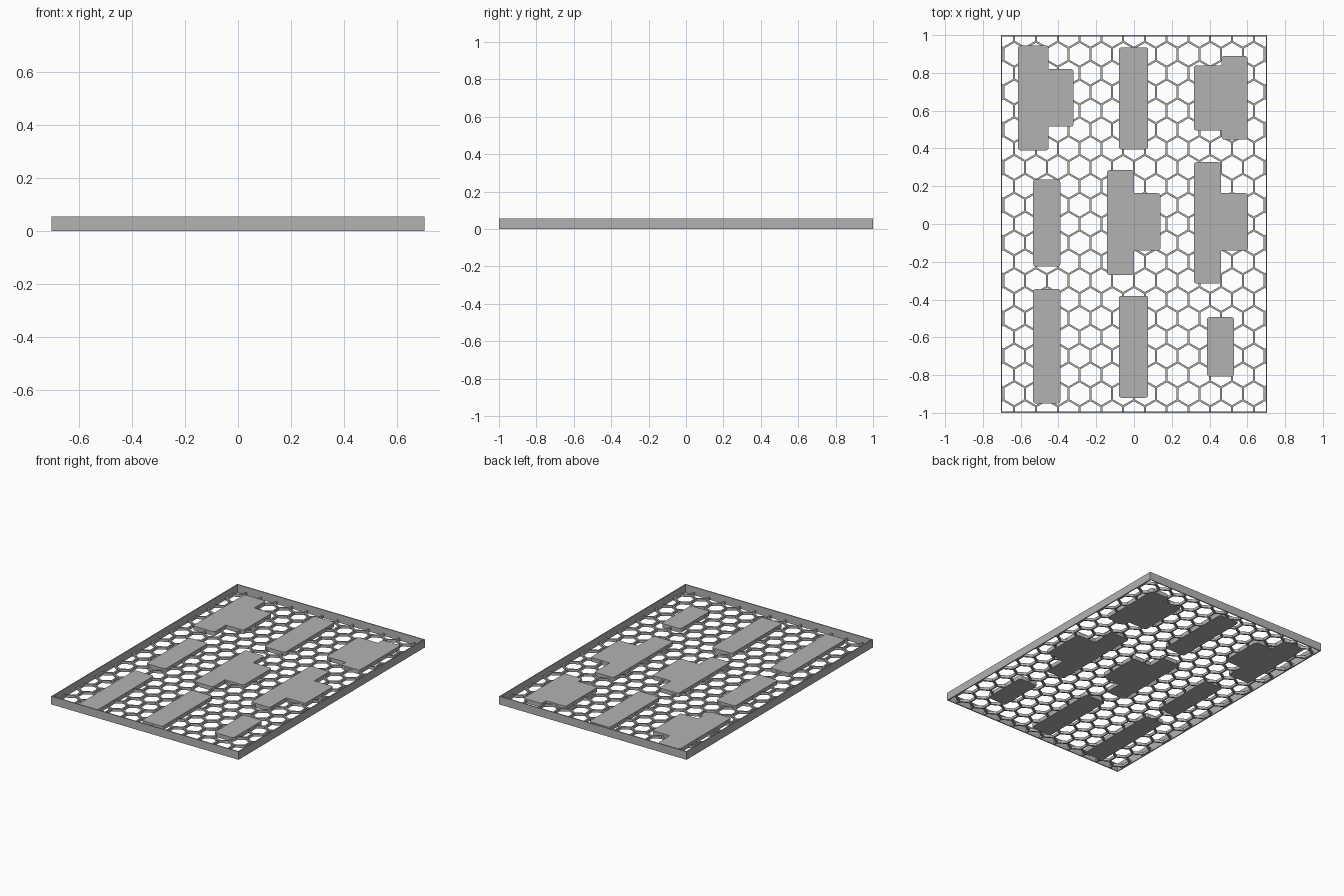
import bpy, bmesh, math

cube = bpy.data.objects.get("Cube")
if cube:
    bpy.data.objects.remove(cube)

HALF_X, HALF_Y, WALL, RIM_TOP = 0.705, 1.0, 0.007, 0.055
MESH_TOP, PLATE_TOP = 0.018, 0.028
PITCH, STRUT = 0.1153, 0.012

grey = bpy.data.materials.new("matte grey")
grey.use_nodes = True
grey.diffuse_color = (0.45, 0.45, 0.45, 1)
grey.node_tree.nodes["Principled BSDF"].inputs["Base Color"].default_value = (0.45, 0.45, 0.45, 1)


def finish(bm, name, height):
    """Raise flat faces into a solid slab standing on the ground."""
    bmesh.ops.recalc_face_normals(bm, faces=bm.faces)
    raised = bmesh.ops.extrude_face_region(bm, geom=bm.faces[:], use_keep_orig=True)
    verts = [g for g in raised["geom"] if isinstance(g, bmesh.types.BMVert)]
    bmesh.ops.translate(bm, verts=verts, vec=(0, 0, height))
    bmesh.ops.recalc_face_normals(bm, faces=bm.faces)
    mesh = bpy.data.meshes.new(name)
    bm.to_mesh(mesh)
    bm.free()
    mesh.materials.append(grey)
    obj = bpy.data.objects.new(name, mesh)
    bpy.context.collection.objects.link(obj)
    return obj


def rounded_rect(bm, x0, x1, y0, y1, r=0.014):
    corners = [(x1 - r, y1 - r), (x0 + r, y1 - r), (x0 + r, y0 + r), (x1 - r, y0 + r)]
    verts = []
    for i, (cx, cy) in enumerate(corners):
        for k in range(5):
            a = math.pi / 2 * (i + k / 4)
            verts.append(bm.verts.new((cx + r * math.cos(a), cy + r * math.sin(a), 0)))
    bm.faces.new(verts)


# Thin raised rim
bm = bmesh.new()
loops = []
for inset in (0, WALL):
    x, y = HALF_X - inset, HALF_Y - inset
    loops.append([bm.verts.new((sx * x, sy * y, 0)) for sx, sy in ((-1, -1), (1, -1), (1, 1), (-1, 1))])
for i in range(4):
    j = (i + 1) % 4
    bm.faces.new((loops[0][i], loops[0][j], loops[1][j], loops[1][i]))
finish(bm, "rim", RIM_TOP)

# Honeycomb floor: hexagons joined, inset, opened and trimmed to the rim
bm = bmesh.new()
radius = PITCH / math.sqrt(3)
for row in range(-12, 13):
    for col in range(-8, 9):
        cx = (col + 0.5 * (row % 2)) * PITCH
        cy = row * radius * 1.5
        bm.faces.new([bm.verts.new((cx + radius * math.sin(k * math.pi / 3),
                                    cy + radius * math.cos(k * math.pi / 3), 0)) for k in range(6)])
bmesh.ops.remove_doubles(bm, verts=bm.verts, dist=0.001)
holes = bm.faces[:]
bmesh.ops.inset_individual(bm, faces=holes, thickness=STRUT / 2)
bmesh.ops.delete(bm, geom=holes, context='FACES')
for axis, limit in ((0, HALF_X - WALL / 2), (1, HALF_Y - WALL / 2)):
    for side in (-1, 1):
        normal = [0, 0, 0]
        normal[axis] = side
        bmesh.ops.bisect_plane(bm, geom=bm.verts[:] + bm.edges[:] + bm.faces[:],
                               plane_co=[n * limit for n in normal], plane_no=normal, clear_outer=True)
finish(bm, "honeycomb_floor", MESH_TOP)

# Label plates, each made of one or two rounded rectangles (x0, x1, y0, y1)
plates = {
    "back_right_plate": [(-.614, -.452, .39, .945), (-.48, -.32, .515, .82)],
    "back_middle_plate": [(-.08, .075, .395, .935)],
    "back_left_plate": [(.317, .49, .495, .84), (.464, .6, .447, .89)],
    "middle_right_plate": [(-.534, -.39, -.225, .235)],
    "centre_plate": [(-.143, 0, -.27, .285), (-.03, .14, -.14, .163)],
    "middle_left_plate": [(.317, .46, -.315, .327), (.43, .603, -.14, .163)],
    "front_right_plate": [(-.534, -.39, -.95, -.345)],
    "front_middle_plate": [(-.08, .075, -.92, -.38)],
    "front_left_plate": [(.386, .53, -.807, -.493)],
}
for name, rects in plates.items():
    bm = bmesh.new()
    for rect in rects:
        rounded_rect(bm, *rect)
    finish(bm, name, PLATE_TOP)
